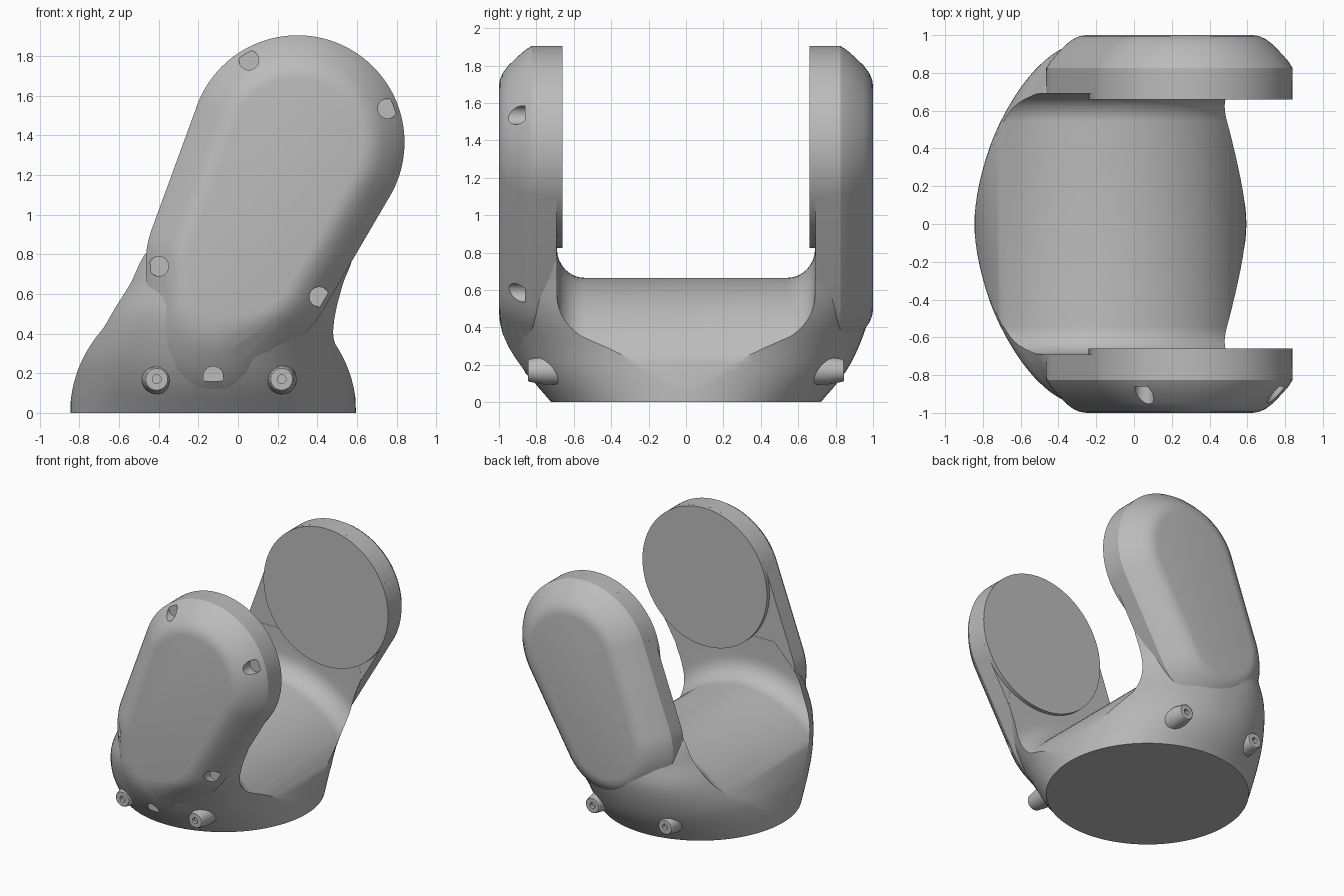
import bpy, bmesh, math
from mathutils import Vector

cube = bpy.data.objects.get("Cube")
if cube:
    bpy.data.objects.remove(cube, do_unlink=True)

grey = bpy.data.materials.new("mid grey")
grey.use_nodes = True
colour = (0.5, 0.5, 0.5, 1)
grey.diffuse_color = colour
grey.node_tree.nodes["Principled BSDF"].inputs["Base Color"].default_value = colour


def loft(name, rings):
    """Skin a list of equal-length rings and cap both ends."""
    bm = bmesh.new()
    loops = [[bm.verts.new(p) for p in ring] for ring in rings]
    n = len(loops[0])
    for a, b in zip(loops, loops[1:]):
        for i in range(n):
            j = (i + 1) % n
            bm.faces.new((a[i], a[j], b[j], b[i]))
    bm.faces.new(loops[0])
    bm.faces.new(loops[-1])
    bmesh.ops.recalc_face_normals(bm, faces=bm.faces)
    mesh = bpy.data.meshes.new(name)
    bm.to_mesh(mesh)
    bm.free()
    mesh.materials.append(grey)
    obj = bpy.data.objects.new(name, mesh)
    bpy.context.collection.objects.link(obj)
    return obj


def turned(name, x, z, profile, sides=32):
    """Round part along y from (y, radius) pairs."""
    turns = [math.tau * i / sides for i in range(sides)]
    return loft(name, [[(x + r * math.cos(t), y, z + r * math.sin(t)) for t in turns]
                       for y, r in profile])


def activate(obj):
    bpy.ops.object.select_all(action="DESELECT")
    obj.select_set(True)
    bpy.context.view_layer.objects.active = obj


def cut(obj, cutter):
    mod = obj.modifiers.new("cut", "BOOLEAN")
    mod.operation = "DIFFERENCE"
    mod.solver = "EXACT"
    mod.object = cutter
    activate(obj)
    bpy.ops.object.modifier_apply(modifier=mod.name)


def smooth(obj, degrees=30):
    activate(obj)
    bpy.ops.object.shade_smooth_by_angle(angle=math.radians(degrees))


def sample(table, z):
    """Smoothly interpolate rows keyed by their first value."""
    for k in range(len(table) - 1):
        a, b = table[k], table[k + 1]
        if z <= b[0]:
            break
    before, after = table[max(k - 1, 0)], table[min(k + 2, len(table) - 1)]
    h = b[0] - a[0]
    t = (z - a[0]) / h
    row = []
    for i in range(1, len(a)):
        ma = (b[i] - before[i]) / (b[0] - before[0]) * h
        mb = (after[i] - a[i]) / (after[0] - a[0]) * h
        row.append((2*t**3 - 3*t**2 + 1) * a[i] + (t**3 - 2*t**2 + t) * ma
                   + (3*t**2 - 2*t**3) * b[i] + (t**3 - t**2) * mb)
    return row


# Lower body: round foot swelling into two shoulders (z, centre x, rx, ry, power)
sections = [(0, -.125, .72, .72, 2), (.15, -.125, .715, .845, 2.05),
            (.3, -.115, .70, .925, 2.2), (.5, -.06, .66, .99, 2.6),
            (.65, -.005, .625, .998, 2.8), (.8, .055, .60, .998, 3),
            (1, .13, .48, .97, 3)]


def section(z, sides=96):
    cx, rx, ry, power = sample(sections, z)
    ring = []
    for i in range(sides):
        c, s = math.cos(math.tau * i / sides), math.sin(math.tau * i / sides)
        ring.append((cx + rx * math.copysign(abs(c) ** (2 / power), c),
                     ry * math.copysign(abs(s) ** (2 / power), s), z))
    return ring


body = loft("lower_body", [section(i / 24) for i in range(25)])

# Saddle cutter: leaves a horizontal barrel with filleted ends between the arms
fillet = [(.54 + .15 * math.sin(a), .155 * (1 - math.cos(a)))
          for a in (math.pi / 2 * i / 8 for i in range(9))]
stations = [(-y, d) for y, d in reversed(fillet)] + fillet
rings = []
for y, d in stations:
    rx, rz, cx = .722 + d, .665 + d, -.125
    arch = [(cx + rx * math.cos(math.pi * i / 48), y, rz * math.sin(math.pi * i / 48))
            for i in range(49)]
    rings.append([(cx + 1.3, y, -.1), (cx + rx, y, -.1)] + arch
                 + [(cx - rx, y, -.1), (cx - 1.3, y, -.1), (cx - 1.3, y, 1.6), (cx + 1.3, y, 1.6)])
saddle = loft("saddle_cutter", rings)
cut(body, saddle)
bpy.data.objects.remove(saddle, do_unlink=True)

# Arms: outline wrapped round circles (x, z, radius), outer edge chamfered
head = (.3, 1.365, .54)
waist = (.015, .76, .48)
toe = (-.125, .45, .33)
edge = [(.692, 0), (.825, 0), (.86, .022), (.9, .057), (.95, .105), (.98, .145),
        (.995, .18), (1, .215)]


def arm_ring(circles, y, inset, sides=128):
    ring = []
    for i in range(sides):
        n = Vector((math.cos(math.tau * i / sides), math.sin(math.tau * i / sides)))
        spots = [Vector((x, z + (.7 * inset if r < .4 else 0))) + n * (r - inset)
                 for x, z, r in circles]
        p = max(spots, key=n.dot)
        ring.append((p.x, y, p.y))
    return ring


front_arm = loft("front_arm", [arm_ring((head, waist, toe), -y, d) for y, d in edge])
back_arm = loft("back_arm", [arm_ring((head, waist), y, d) for y, d in edge])

# Screw recesses round the front cover
for x, z in ((.055, 1.78), (.755, 1.535), (-.4, .74), (.41, .585), (-.125, .185)):
    recess = turned("recess_cutter", x, z, [(-1.1, .05), (-.86, .05)], 24)
    cut(front_arm, recess)
    cut(body, recess)
    bpy.data.objects.remove(recess, do_unlink=True)

for part in (body, front_arm, back_arm):
    smooth(part)

for side, word in ((-1, "front"), (1, "back")):
    # Round pads facing each other
    smooth(turned(word + "_inner_pad", head[0], head[1],
                  [(side * .66, .54), (side * .76, .54)], 96))
    # Bosses with a small screw hole
    for x, hand in ((-.41, "right"), (.22, "left")):
        smooth(turned(f"{word}_{hand}_boss", x, .17,
                      [(side * .55, .08), (side * .76, .075), (side * .84, .06),
                       (side * .845, .055), (side * .845, .022), (side * .82, .022)]))
